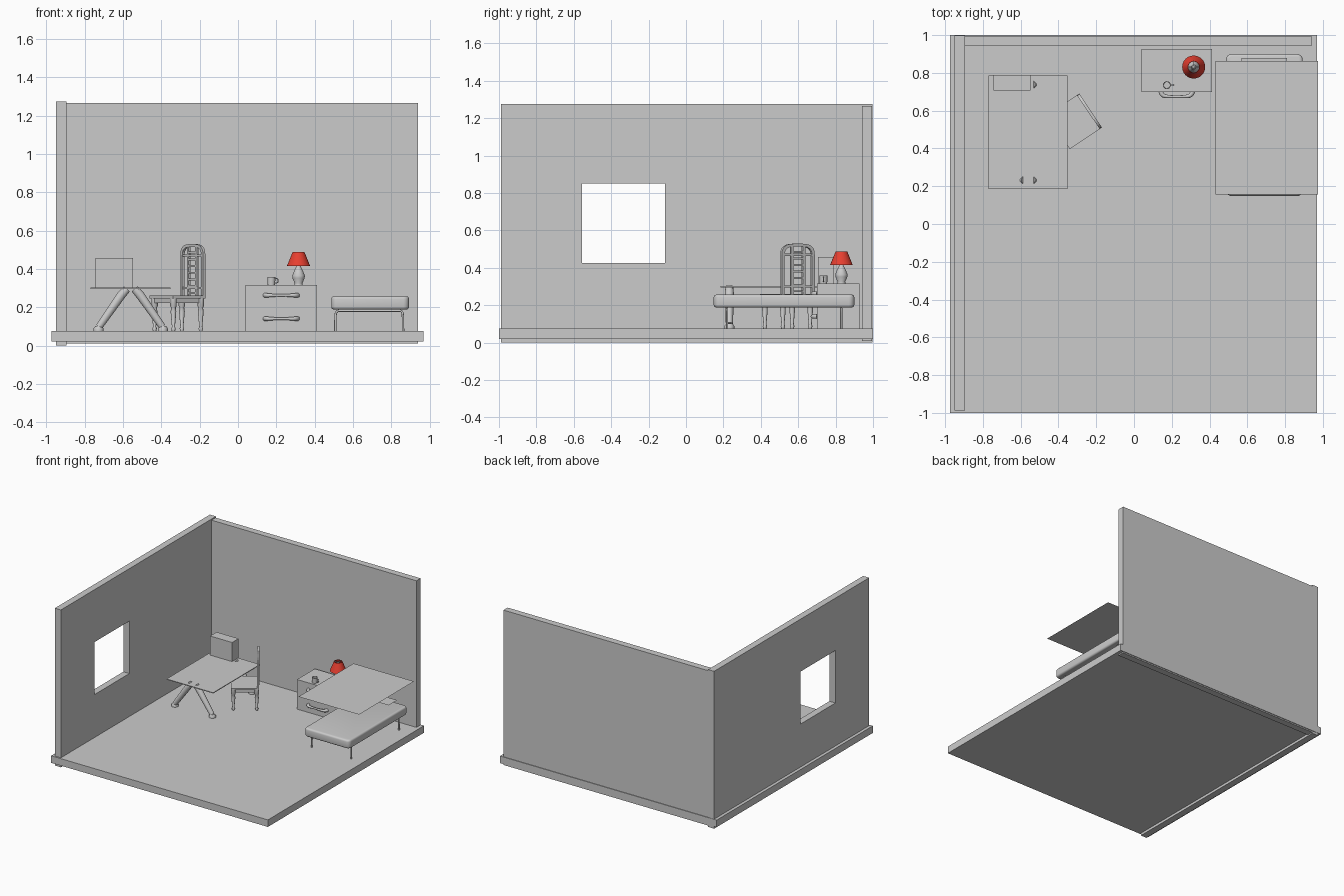
import bpy, bmesh, math
from mathutils import Matrix, Vector

if "Cube" in bpy.data.objects:
    bpy.data.objects.remove(bpy.data.objects["Cube"])


def material(name, rgb):
    m = bpy.data.materials.new(name)
    m.use_nodes = True
    m.diffuse_color = (*rgb, 1)
    m.node_tree.nodes["Principled BSDF"].inputs["Base Color"].default_value = (*rgb, 1)
    return m


GREY = material("plain grey", (0.6, 0.6, 0.6))
RED = material("lamp red", (0.8, 0.05, 0.03))
FLOOR = 0.077


def finish(name, bm, mat=GREY, smooth=False, matrix=None):
    if matrix:
        bm.transform(matrix)
    bmesh.ops.recalc_face_normals(bm, faces=bm.faces)
    me = bpy.data.meshes.new(name)
    bm.to_mesh(me)
    bm.free()
    me.materials.append(mat)
    ob = bpy.data.objects.new(name, me)
    bpy.context.collection.objects.link(ob)
    if smooth:
        bpy.ops.object.select_all(action="DESELECT")
        ob.select_set(True)
        bpy.context.view_layer.objects.active = ob
        bpy.ops.object.shade_smooth_by_angle(angle=math.radians(40))
    return ob


def add_box(bm, lo, hi):
    lo, hi = Vector(lo), Vector(hi)
    mid = Matrix.Translation((lo + hi) / 2) @ Matrix.Diagonal((*(hi - lo), 1))
    return bmesh.ops.create_cube(bm, size=1, matrix=mid)["verts"]


def box(name, lo, hi, matrix=None):
    bm = bmesh.new()
    add_box(bm, lo, hi)
    return finish(name, bm, matrix=matrix)


def sheet(name, x0, x1, y0, y1, z):
    bm = bmesh.new()
    bm.faces.new([bm.verts.new(p) for p in
                  ((x0, y0, z), (x1, y0, z), (x1, y1, z), (x0, y1, z))])
    return finish(name, bm)


def lathe(name, profile, where, mat=GREY, sides=24, matrix=None):
    """Spin (radius, height) pairs around a vertical axis."""
    bm = bmesh.new()
    vs = [bm.verts.new((r, 0, z)) for r, z in profile]
    es = [bm.edges.new(p) for p in zip(vs, vs[1:])]
    bmesh.ops.spin(bm, geom=vs + es, cent=(0, 0, 0), axis=(0, 0, 1),
                   angle=math.tau, steps=sides)
    bmesh.ops.remove_doubles(bm, verts=bm.verts, dist=1e-5)
    place = Matrix.Translation(where)
    return finish(name, bm, mat, True, matrix @ place if matrix else place)


def tube(name, points, radius, matrix=None, scales=None, smooth_path=False):
    cu = bpy.data.curves.new(name, "CURVE")
    cu.dimensions = "3D"
    cu.bevel_depth = radius
    cu.bevel_resolution = 3
    cu.use_fill_caps = True
    sp = cu.splines.new("NURBS" if smooth_path else "POLY")
    sp.points.add(len(points) - 1)
    for i, p in enumerate(points):
        sp.points[i].co = (*p, 1)
        sp.points[i].radius = scales[i] if scales else 1
    if smooth_path:
        sp.use_endpoint_u = True
        sp.order_u = 3
        sp.resolution_u = 6
    cu.materials.append(GREY)
    ob = bpy.data.objects.new(name, cu)
    bpy.context.collection.objects.link(ob)
    if matrix:
        ob.matrix_world = matrix
    return ob


# Room shell; the side wall is assembled around its window opening
box("floor", (-0.975, -1, 0.02), (0.968, 1, FLOOR))
box("back_wall", (-0.945, 0.942, 0.01), (0.94, 0.995, 1.265))
wx0, wx1, wy0, wy1, wz0, wz1 = -0.95, -0.896, -0.556, -0.112, 0.425, 0.85
bm = bmesh.new()
outer = [(-0.988, 0), (0.997, 0), (0.997, 1.275), (-0.988, 1.275)]
inner = [(wy0, wz0), (wy1, wz0), (wy1, wz1), (wy0, wz1)]
rings = [[[bm.verts.new((x, y, z)) for y, z in loop] for loop in (outer, inner)]
         for x in (wx0, wx1)]
for i in range(4):
    j = (i + 1) % 4
    for o, n in rings:
        bm.faces.new((o[i], o[j], n[j], n[i]))
    for k in range(2):
        a, b = rings[0][k], rings[1][k]
        bm.faces.new((a[i], a[j], b[j], b[i]))
finish("window_wall", bm)

# Desk with splayed round legs and a box on top
box("desk_top", (-0.77, 0.185, 0.296), (-0.352, 0.785, 0.302))
for y, end in ((0.232, "front"), (0.738, "back")):
    for s, side in ((-1, "right"), (1, "left")):
        cx = -0.56
        tube(f"desk_{end}_{side}_leg",
             [(cx + s * 0.02, y, 0.296), (cx + s * 0.05, y, 0.262), (cx + s * 0.165, y, 0.098)],
             0.024, scales=[0.9, 1, 0.8])
        lathe(f"desk_{end}_{side}_foot",
              [(0, 0.025), (0.017, 0.025), (0.026, 0.012), (0.026, 0), (0, 0)],
              (cx + s * 0.168, y, FLOOR))
box("desk_box", (-0.745, 0.707, 0.302), (-0.548, 0.79, 0.457))

# Chair, built facing -x and turned toward the desk
turn = Matrix.Translation((-0.315, 0.543, 0)) @ Matrix.Rotation(math.radians(34), 4, "Z")
box("chair_seat", (-0.103, -0.108, 0.246), (0.103, 0.108, 0.26), turn)
bm = bmesh.new()
for s in (-1, 1):
    add_box(bm, (-0.09, s * 0.09 - 0.005, 0.222), (0.09, s * 0.09 + 0.005, 0.247))
    add_box(bm, (s * 0.09 - 0.005, -0.09, 0.222), (s * 0.09 + 0.005, 0.09, 0.247))
finish("chair_apron", bm, matrix=turn)
leg = [(0, 0.17), (0.017, 0.17), (0.017, 0.13), (0.012, 0.12), (0.015, 0.1),
       (0.008, 0.02), (0.012, 0.012), (0.009, 0), (0, 0)]
for x, end in ((-0.086, "front"), (0.086, "back")):
    for y, side in ((-0.088, "left"), (0.088, "right")):
        lathe(f"chair_{end}_{side}_leg", leg, (x, y, FLOOR), sides=12, matrix=turn)

# Chair back: arched hoop, upright slats and rungs
bm = bmesh.new()
arch = []
for i in range(13):
    a = math.pi * i / 12
    c, s = math.cos(a), math.sin(a)
    arch.append((math.copysign(abs(c) ** 0.6, c), s ** 0.8 if s > 1e-6 else 0))
loops = []
for w, h in ((0.106, 0.06), (0.088, 0.045)):
    path = [(w, 0.258)] + [(w * c, 0.47 + h * s) for c, s in arch] + [(-w, 0.258)]
    loops.append([[bm.verts.new((x, y, z)) for y, z in path] for x in (0.088, 0.103)])
(o0, o1), (i0, i1) = loops
for k in range(len(o0) - 1):
    for p, q in ((o0, o1), (o1, i1), (i1, i0), (i0, o0)):
        bm.faces.new((p[k], p[k + 1], q[k + 1], q[k]))
for y in (-0.038, 0.038):
    add_box(bm, (0.09, y - 0.008, 0.258), (0.101, y + 0.008, 0.52))
for i in range(7):
    z = 0.275 + i * 0.035
    add_box(bm, (0.09, -0.034, z - 0.005), (0.101, 0.034, z + 0.005))
for z in (0.30, 0.47):
    add_box(bm, (0.09, -0.094, z - 0.006), (0.101, 0.094, z + 0.006))
finish("chair_back", bm, matrix=turn)

# Nightstand with two bowed handles
box("nightstand", (0.039, 0.70, FLOOR), (0.413, 0.927, 0.317))
for z, which in ((0.262, "upper"), (0.14, "lower")):
    tube(f"{which}_drawer_handle",
         [(0.142, 0.70, z), (0.148, 0.678, z), (0.19, 0.674, z), (0.262, 0.674, z),
          (0.304, 0.678, z), (0.31, 0.70, z)], 0.008,
         scales=[1.6, 1.5, 0.9, 0.9, 1.5, 1.6], smooth_path=True)

# Mug
lathe("mug", [(0, 0), (0.02, 0), (0.021, 0.042), (0.018, 0.042), (0.017, 0.006), (0, 0.006)],
      (0.174, 0.735, 0.317))
tube("mug_handle", [(0.192, 0.735, 0.35), (0.208, 0.735, 0.352), (0.21, 0.735, 0.335),
                    (0.204, 0.735, 0.326), (0.192, 0.735, 0.326)], 0.003, smooth_path=True)

# Table lamp
lathe("lamp_base", [(0, 0), (0.022, 0), (0.02, 0.008), (0.032, 0.035), (0.033, 0.048),
                    (0.022, 0.075), (0.012, 0.095), (0.012, 0.12), (0.006, 0.125),
                    (0.006, 0.165), (0, 0.168)], (0.316, 0.831, 0.317))
lathe("lamp_shade", [(0.061, 0), (0.031, 0.074), (0.029, 0.074), (0.059, 0)],
      (0.316, 0.831, 0.414), RED)
bm = bmesh.new()
for x, y in ((0.03, 0.002), (0.002, 0.03)):
    add_box(bm, (0.316 - x, 0.831 - y, 0.478), (0.316 + x, 0.831 + y, 0.482))
finish("lamp_spider", bm)

# Bed: rounded mattress, tube legs, pillow sheet and raised cover sheet
bm = bmesh.new()
add_box(bm, (0.487, 0.148, 0.188), (0.893, 0.9, 0.257))
upright = [e for e in bm.edges if abs(e.verts[0].co.z - e.verts[1].co.z) > 0.01]
bmesh.ops.bevel(bm, geom=upright, offset=0.03, segments=5, profile=0.5, affect="EDGES")
rims = [e for e in bm.edges if abs(e.verts[0].co.z - e.verts[1].co.z) < 0.001]
bmesh.ops.bevel(bm, geom=rims, offset=0.014, segments=3, profile=0.5, affect="EDGES")
finish("mattress", bm, smooth=True)
for y, end in ((0.22, "front"), (0.83, "back")):
    tube(f"bed_{end}_legs",
         [(0.508, y, FLOOR), (0.508, y, 0.145), (0.512, y, 0.182), (0.55, y, 0.182),
          (0.83, y, 0.182), (0.858, y, 0.182), (0.862, y, 0.145), (0.862, y, FLOOR)],
         0.006, smooth_path=True)
sheet("pillow_sheet", 0.57, 0.81, 0.77, 0.88, 0.287)
sheet("cover_sheet", 0.432, 0.975, 0.157, 0.862, 0.49)
